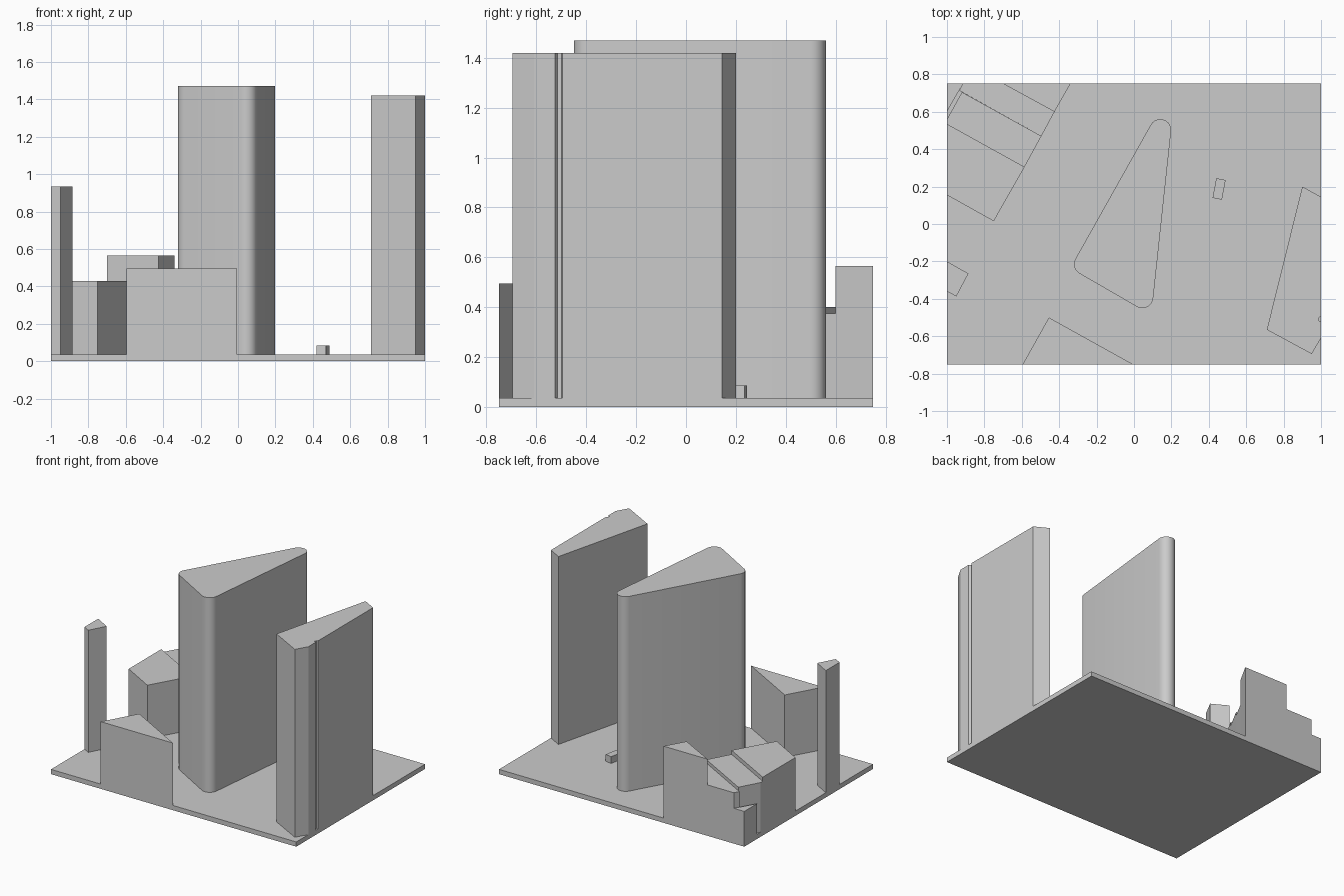
import bpy, bmesh, math
from mathutils import Vector

cube = bpy.data.objects.get("Cube")
if cube:
    bpy.data.objects.remove(cube, do_unlink=True)

BASE_TOP = 0.035

grey = bpy.data.materials.new("plain grey")
grey.use_nodes = True
colour = (0.6, 0.6, 0.6, 1)
grey.diffuse_color = colour
grey.node_tree.nodes["Principled BSDF"].inputs["Base Color"].default_value = colour


def rounded(corners, radius, steps=10):
    """Replace each corner of an outline by an arc."""
    points = [Vector(c) for c in corners]
    result = []
    for i, corner in enumerate(points):
        a = (points[i - 1] - corner).normalized()
        b = (points[(i + 1) % len(points)] - corner).normalized()
        half = a.angle(b) / 2
        centre = corner + (a + b).normalized() * radius / math.sin(half)
        start = corner + a * radius / math.tan(half) - centre
        end = corner + b * radius / math.tan(half) - centre
        sweep = math.pi - 2 * half
        for k in range(steps + 1):
            t = k / steps
            arm = start * math.sin((1 - t) * sweep) + end * math.sin(t * sweep)
            result.append(centre + arm / math.sin(sweep))
    return result


def prism(name, outline, top, bottom=BASE_TOP, smooth=False):
    """Extrude a ground outline up to a height."""
    bm = bmesh.new()
    face = bm.faces.new([bm.verts.new((p[0], p[1], bottom)) for p in outline])
    lid = bmesh.ops.extrude_face_region(bm, geom=[face])["geom"]
    lid_verts = [v for v in lid if isinstance(v, bmesh.types.BMVert)]
    bmesh.ops.translate(bm, verts=lid_verts, vec=(0, 0, top - bottom))
    bmesh.ops.recalc_face_normals(bm, faces=bm.faces)
    mesh = bpy.data.meshes.new(name)
    bm.to_mesh(mesh)
    bm.free()
    mesh.materials.append(grey)
    obj = bpy.data.objects.new(name, mesh)
    bpy.context.collection.objects.link(obj)
    if smooth:
        bpy.ops.object.select_all(action="DESELECT")
        obj.select_set(True)
        bpy.context.view_layer.objects.active = obj
        bpy.ops.object.shade_smooth_by_angle(angle=math.radians(30))
    return obj


# Ground plate
prism("ground_plate", [(-1, -0.75), (1, -0.75), (1, 0.75), (-1, 0.75)], BASE_TOP, 0)

# Central tower with rounded corners
prism("central_tower", rounded([(-0.341, -0.236), (0.093, -0.487), (0.228, 0.777)], 0.058),
      1.47, smooth=True)

# Tall tower at the edge, with a narrow slot in its outer wall
prism("edge_tower", [(0.71, -0.565), (0.95, -0.695), (1, -0.61), (1, -0.525),
                     (0.985, -0.515), (0.99, -0.5), (1, -0.495), (1, 0.145), (0.9, 0.2)], 1.42)

# Front wedge, slim tower and small kiosk
prism("front_wedge", [(-0.595, -0.75), (-0.005, -0.75), (-0.455, -0.5)], 0.495)
prism("slim_tower", [(-1, -0.36), (-0.95, -0.387), (-0.885, -0.265), (-1, -0.2)], 0.935)
prism("kiosk", [(0.42, 0.14), (0.47, 0.13), (0.49, 0.235), (0.44, 0.245)], 0.085)

# Stepped terrace of buildings in the back corner
prism("terrace_front", [(-1, 0.155), (-0.75, 0.015), (-0.585, 0.305), (-1, 0.535)], 0.43)
prism("terrace_middle", [(-1, 0.535), (-0.585, 0.305), (-0.495, 0.47),
                         (-0.92, 0.705), (-1, 0.56)], 0.40)
prism("terrace_rear", [(-0.495, 0.47), (-0.425, 0.6), (-0.70, 0.75),
                       (-0.915, 0.75), (-0.935, 0.714)], 0.375)
prism("terrace_tall_end", [(-0.425, 0.6), (-0.34, 0.75), (-0.70, 0.75)], 0.565)
prism("terrace_low_corner", [(-1, 0.60), (-0.915, 0.75), (-1, 0.75)], 0.26)
